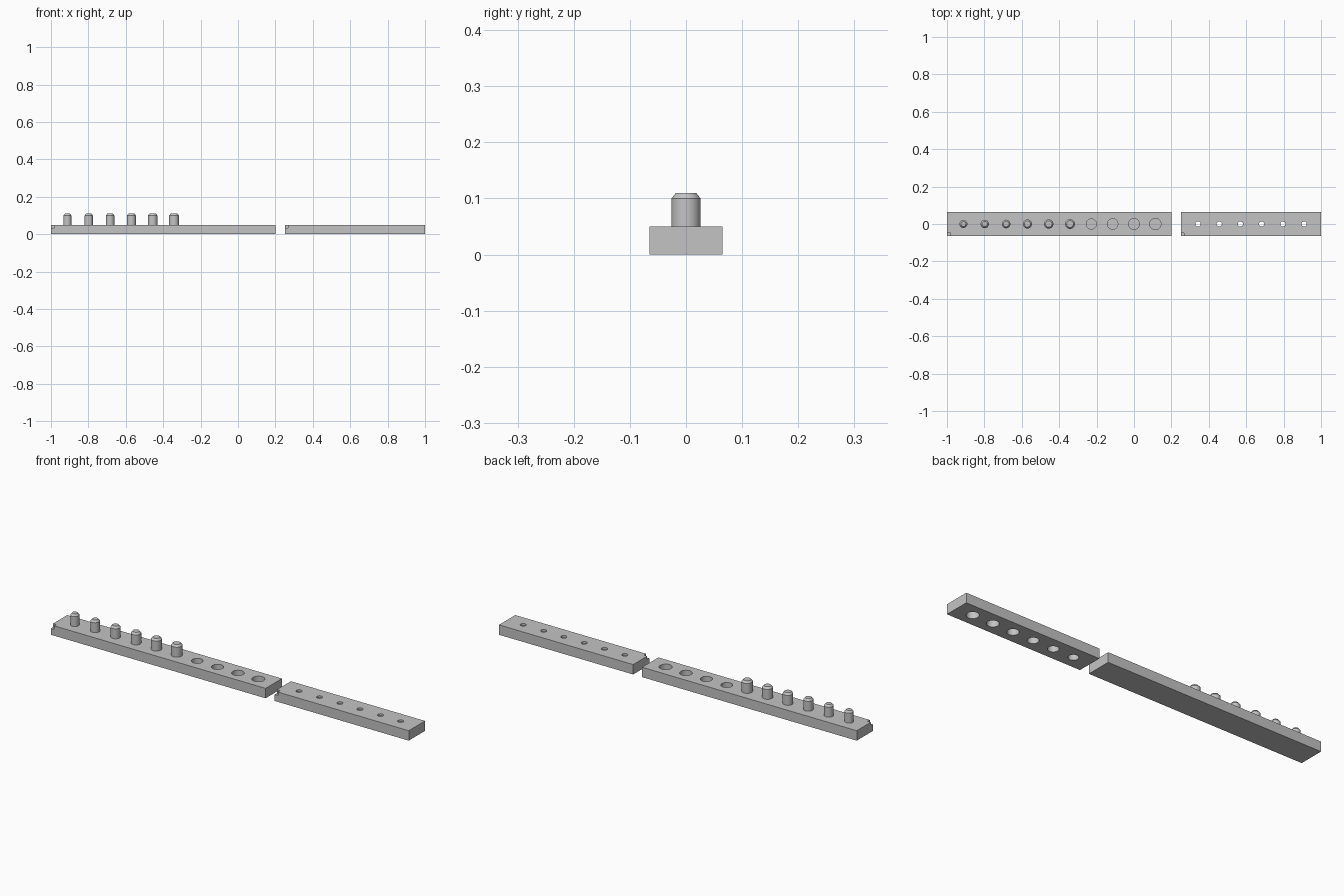
import bpy, bmesh
from math import cos, sin, tau, radians

cube = bpy.data.objects.get("Cube")
if cube:
    bpy.data.objects.remove(cube)

GRAY = (0.55, 0.55, 0.55, 1)
plastic = bpy.data.materials.new("gray plastic")
plastic.use_nodes = True
plastic.diffuse_color = GRAY
plastic.node_tree.nodes["Principled BSDF"].inputs["Base Color"].default_value = GRAY

PITCH = 0.114       # spacing of pegs and holes
DEPTH = 0.13        # bar size in y
HEIGHT = 0.05       # bar thickness
SIDES = 40


def lathe(bm, x, profile):
    """Closed solid of revolution about a vertical axis at x, from (radius, z) points."""
    rings = [[bm.verts.new((x + r * cos(tau * i / SIDES), r * sin(tau * i / SIDES), z))
              for i in range(SIDES)] for r, z in profile]
    for low, high in zip(rings, rings[1:]):
        for i in range(SIDES):
            j = (i + 1) % SIDES
            bm.faces.new((low[i], low[j], high[j], high[i]))
    bm.faces.new(rings[0][::-1])
    bm.faces.new(rings[-1])


def box(bm, x0, x1, y0, y1, z0, z1):
    for v in bmesh.ops.create_cube(bm, size=1)["verts"]:
        v.co = ((x0 + x1) / 2 + v.co.x * (x1 - x0),
                (y0 + y1) / 2 + v.co.y * (y1 - y0),
                (z0 + z1) / 2 + v.co.z * (z1 - z0))


def finish(name, bm):
    bmesh.ops.recalc_face_normals(bm, faces=bm.faces)
    mesh = bpy.data.meshes.new(name)
    bm.to_mesh(mesh)
    bm.free()
    mesh.materials.append(plastic)
    ob = bpy.data.objects.new(name, mesh)
    bpy.context.collection.objects.link(ob)
    return ob


def select(ob):
    bpy.ops.object.select_all(action='DESELECT')
    ob.select_set(True)
    bpy.context.view_layer.objects.active = ob


def smooth(ob):
    select(ob)
    bpy.ops.object.shade_smooth_by_angle(angle=radians(30))


def bar(name, x0, x1, holes):
    """Bar with a notched front corner and the given holes as (x, profile)."""
    body = bmesh.new()
    box(body, x0, x1, -DEPTH / 2, DEPTH / 2, 0, HEIGHT)
    ob = finish(name, body)
    cut = bmesh.new()
    box(cut, x0 - 0.02, x0 + 0.018, -0.1, -DEPTH / 2 + 0.018, HEIGHT - 0.018, 0.1)
    for x, profile in holes:
        lathe(cut, x, profile)
    cutter = finish(name + "_cutter", cut)
    cutter.hide_render = True
    mod = ob.modifiers.new("holes", 'BOOLEAN')
    mod.operation, mod.solver, mod.object = 'DIFFERENCE', 'EXACT', cutter
    select(ob)
    bpy.ops.object.modifier_apply(modifier=mod.name)
    bpy.data.objects.remove(cutter)
    smooth(ob)


# Long bar with blind holes growing along its length
peg_bar_holes = []
for i in range(6, 10):
    r = 0.021 + 0.001 * i
    peg_bar_holes.append((-0.912 + PITCH * i, [(r, 0.01), (r, 0.07)]))
bar("peg_bar", -1, 0.2, peg_bar_holes)

# Short bar with sockets from below and narrow through holes above
sockets = []
for i in range(6):
    r = 0.024 + 0.001 * i
    sockets.append((0.342 + 0.1135 * i, [(r, -0.02), (r, 0.04), (0.014, 0.04), (0.014, 0.07)]))
bar("socket_bar", 0.25, 1, sockets)

# Chamfered pegs, slightly thicker one after another
for i in range(6):
    r = 0.021 + 0.001 * i
    bm = bmesh.new()
    lathe(bm, -0.912 + PITCH * i, [(r, HEIGHT), (r, 0.1), (r - 0.008, 0.11)])
    smooth(finish(f"peg_{i + 1}", bm))
